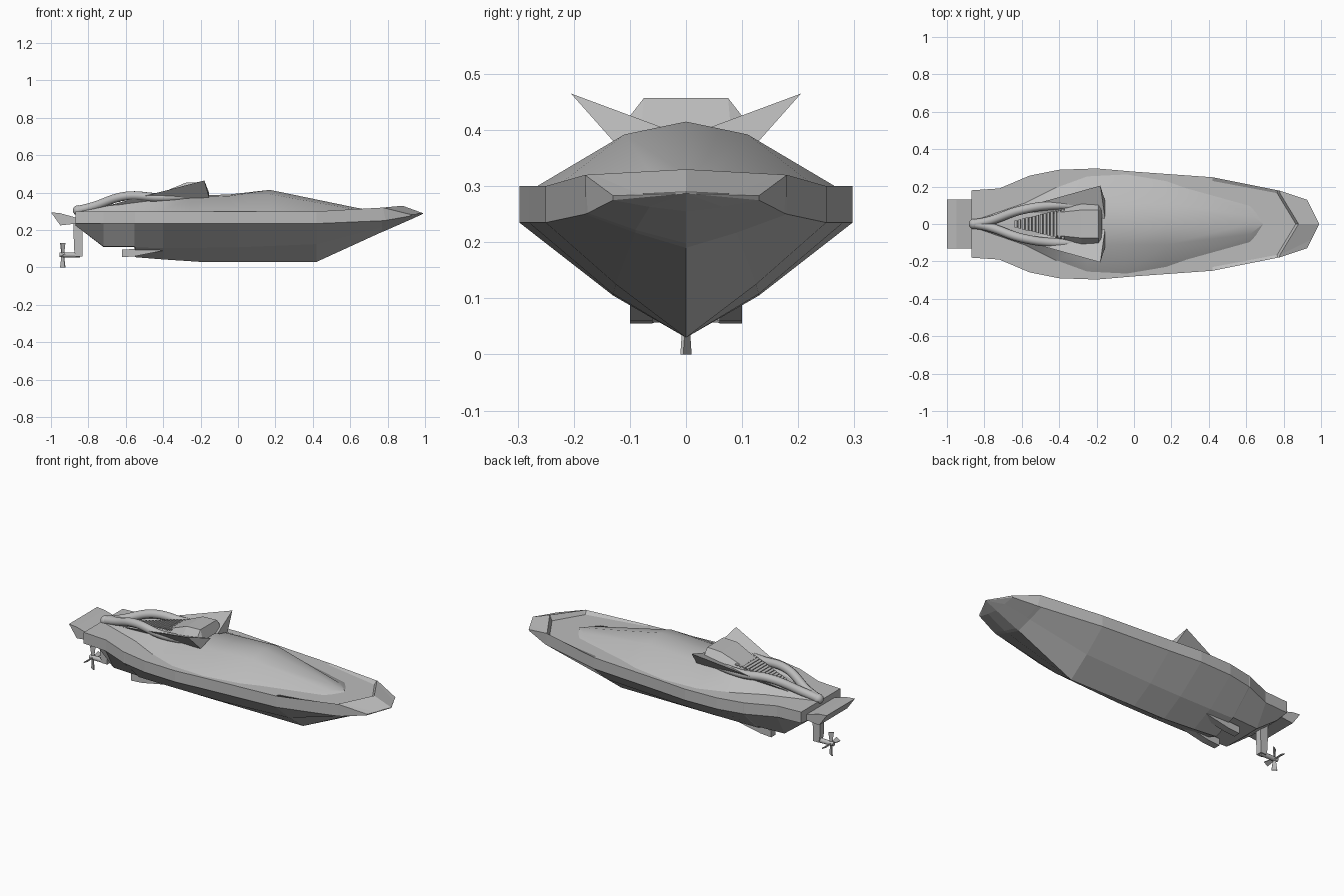
import bpy, bmesh, math
from mathutils import Matrix, Vector

cube = bpy.data.objects.get("Cube")
if cube:
    bpy.data.objects.remove(cube, do_unlink=True)

grey = bpy.data.materials.new("hull grey")
grey.use_nodes = True
colour = (0.5, 0.5, 0.5, 1)
grey.diffuse_color = colour
grey.node_tree.nodes["Principled BSDF"].inputs["Base Color"].default_value = colour


def finish(name, bm, mirror=False, smooth=None):
    bmesh.ops.remove_doubles(bm, verts=bm.verts, dist=0.0005)
    bmesh.ops.recalc_face_normals(bm, faces=bm.faces)
    mesh = bpy.data.meshes.new(name)
    bm.to_mesh(mesh)
    bm.free()
    mesh.materials.append(grey)
    obj = bpy.data.objects.new(name, mesh)
    bpy.context.collection.objects.link(obj)
    if mirror:
        mod = obj.modifiers.new("mirror", 'MIRROR')
        mod.use_axis = (False, True, False)
        mod.use_clip = True
    if smooth:
        bpy.ops.object.select_all(action='DESELECT')
        obj.select_set(True)
        bpy.context.view_layer.objects.active = obj
        bpy.ops.object.shade_smooth_by_angle(angle=math.radians(smooth))
    return obj


def loft(name, rows, cap=True, **kw):
    """Skin a list of open half sections, closing the first one."""
    bm = bmesh.new()
    grid = [[bm.verts.new(p) for p in row] for row in rows]
    for a, b in zip(grid, grid[1:]):
        for i in range(len(a) - 1):
            bm.faces.new((a[i], a[i + 1], b[i + 1], b[i]))
    if cap:
        bm.faces.new(grid[0])
    bmesh.ops.dissolve_degenerate(bm, dist=0.0005, edges=bm.edges)
    return finish(name, bm, **kw)


def prism(name, profile, y0, y1, **kw):
    """Extrude an x-z profile from y0 to y1."""
    bm = bmesh.new()
    face = bm.faces.new([bm.verts.new((x, y0, z)) for x, z in profile])
    out = bmesh.ops.extrude_face_region(bm, geom=[face])
    moved = [v for v in out["geom"] if isinstance(v, bmesh.types.BMVert)]
    bmesh.ops.translate(bm, verts=moved, vec=(0, y1 - y0, 0))
    return finish(name, bm, **kw)


def tube(name, points, radius):
    curve = bpy.data.curves.new(name, 'CURVE')
    curve.dimensions = '3D'
    curve.bevel_depth = radius
    curve.bevel_resolution = 3
    curve.use_fill_caps = True
    spline = curve.splines.new('BEZIER')
    spline.bezier_points.add(len(points) - 1)
    for bp, p in zip(spline.bezier_points, points):
        bp.co = p
        bp.handle_left_type = bp.handle_right_type = 'AUTO'
    curve.materials.append(grey)
    obj = bpy.data.objects.new(name, curve)
    bpy.context.collection.objects.link(obj)


# Hull: x, keel z, chine y, chine z, sheer y
stations = [(-.87, .225, .10, .225, .18), (-.72, .11, .12, .112, .19),
            (-.555, .11, .13, .112, .26), (-.55, .055, .13, .106, .26),
            (-.40, .043, .13, .105, .29), (-.20, .03, .13, .105, .297),
            (0, .03, .13, .108, .28), (.42, .03, .125, .125, .25)]
hull = []
for x, keel, cy, cz, sy in stations:
    hull.append([(x, 0, keel), (x, cy, cz), (x, sy, .235), (x, sy, .30),
                 (x, sy - .02, .30), (x, 0, .30)])
# Bow with a small step across the foredeck
hull += [
    [(.77, 0, .19), (.77, .09, .217), (.77, .18, .25), (.77, .18, .32),
     (.765, .165, .30), (.865, 0, .30)],
    [(.79, 0, .198), (.79, .09, .222), (.79, .175, .252), (.775, .18, .32),
     (.78, .165, .321), (.88, 0, .33)],
    [(.92, 0, .255), (.92, .065, .263), (.92, .13, .275), (.925, .13, .283),
     (.945, .085, .286), (.99, 0, .29)],
    [(.99, 0, .287)] * 5 + [(.99, 0, .29)]]
loft("hull", hull, mirror=True)

# Cabin: x, base y, shoulder y, shoulder z, ridge z
cabin = [(-.86, .02, .01, .303, .304), (-.60, .11, .07, .345, .35),
         (-.42, .20, .10, .365, .375), (-.25, .262, .11, .375, .385),
         (-.05, .272, .11, .382, .39), (.17, .235, .11, .392, .415),
         (.62, .11, .055, .312, .322), (.69, .001, .001, .305, .309)]
loft("cabin", [[(x, b, .296), (x, s, sz), (x, 0, rz)] for x, b, s, sz, rz in cabin],
     cap=False, mirror=True, smooth=25)

# Swim platform at the stern
prism("stern_platform", [(-1, .295), (-.95, .225), (-.86, .235), (-.86, .265), (-.95, .29)],
      -.13, .13)

# Steps under the hull
prism("hull_step", [(-.62, .055), (-.62, .095), (-.40, .11), (-.40, .09), (-.55, .06)],
      .06, .10, mirror=True)

# Engine cover with sloped sides
loft("engine_cover", [[(x, w + .035, z - .045), (x, w, z), (x, 0, z)] for x, w, z in
                      [(-.42, .06, .395), (-.28, .075, .453), (-.19, .075, .457)]]
     + [[(-.17, .11, .40), (-.17, .08, .40), (-.17, 0, .40)]],
     mirror=True)

# Louvre slats running down behind the cover
bm = bmesh.new()
count = 14
for i in range(count):
    t = i / (count - 1)
    place = Matrix.Translation((-.63 + .25 * t, 0, .355 + .05 * t))
    tilt = Matrix.Rotation(math.radians(-25), 4, 'Y')
    size = Matrix.Diagonal((.014, .04 + .12 * t, .006, 1))
    bmesh.ops.create_cube(bm, size=1, matrix=place @ tilt @ size)
finish("louvre_slats", bm)

# Swept fins and exhaust pipes on both sides
for side, label in ((1, "left"), (-1, "right")):
    bm = bmesh.new()
    corners = [(-.70, .06, .33), (-.18, .205, .465), (-.155, .03, .40), (-.155, .125, .375)]
    v = [bm.verts.new((x, y * side, z)) for x, y, z in corners]
    for a, b, c in ((0, 1, 2), (0, 1, 3), (0, 2, 3), (1, 2, 3)):
        bm.faces.new((v[a], v[b], v[c]))
    finish(label + "_fin", bm)
    path = [(-.86, 0, .305), (-.78, .015, .325), (-.60, .075, .382),
            (-.42, .10, .375), (-.22, .09, .385)]
    tube(label + "_exhaust_pipe", [(x, y * side, z) for x, y, z in path], .024)

# Exhaust outlet
bm = bmesh.new()
bmesh.ops.create_uvsphere(bm, u_segments=16, v_segments=8, radius=.028,
                          matrix=Matrix.Translation((-.855, 0, .305)))
finish("exhaust_outlet", bm, smooth=40)

# Outdrive leg, shaft and propeller
prism("outdrive_leg", [(-.88, .235), (-.83, .235), (-.832, .06), (-.87, .06), (-.877, .10)],
      -.018, .018)
bm = bmesh.new()
bmesh.ops.create_cone(bm, cap_ends=True, segments=12, radius1=.014, radius2=.012, depth=.11,
                      matrix=Matrix.Translation((-.90, 0, .067))
                      @ Matrix.Rotation(-math.pi / 2, 4, 'Y'))
finish("propeller_shaft", bm, smooth=40)

bm = bmesh.new()
for i in range(4):
    turn = (Matrix.Translation((-.937, 0, .066)) @ Matrix.Rotation(i * math.pi / 2, 4, 'X')
            @ Matrix.Rotation(math.radians(30), 4, 'Z'))
    out = bmesh.ops.create_cube(bm, size=1, matrix=Matrix.Translation((0, 0, .033))
                                @ Matrix.Diagonal((.03, .006, .066, 1)))
    for vert in out["verts"]:
        if vert.co.z < .01:
            vert.co.x *= .4
        vert.co = turn @ vert.co
finish("propeller", bm)
